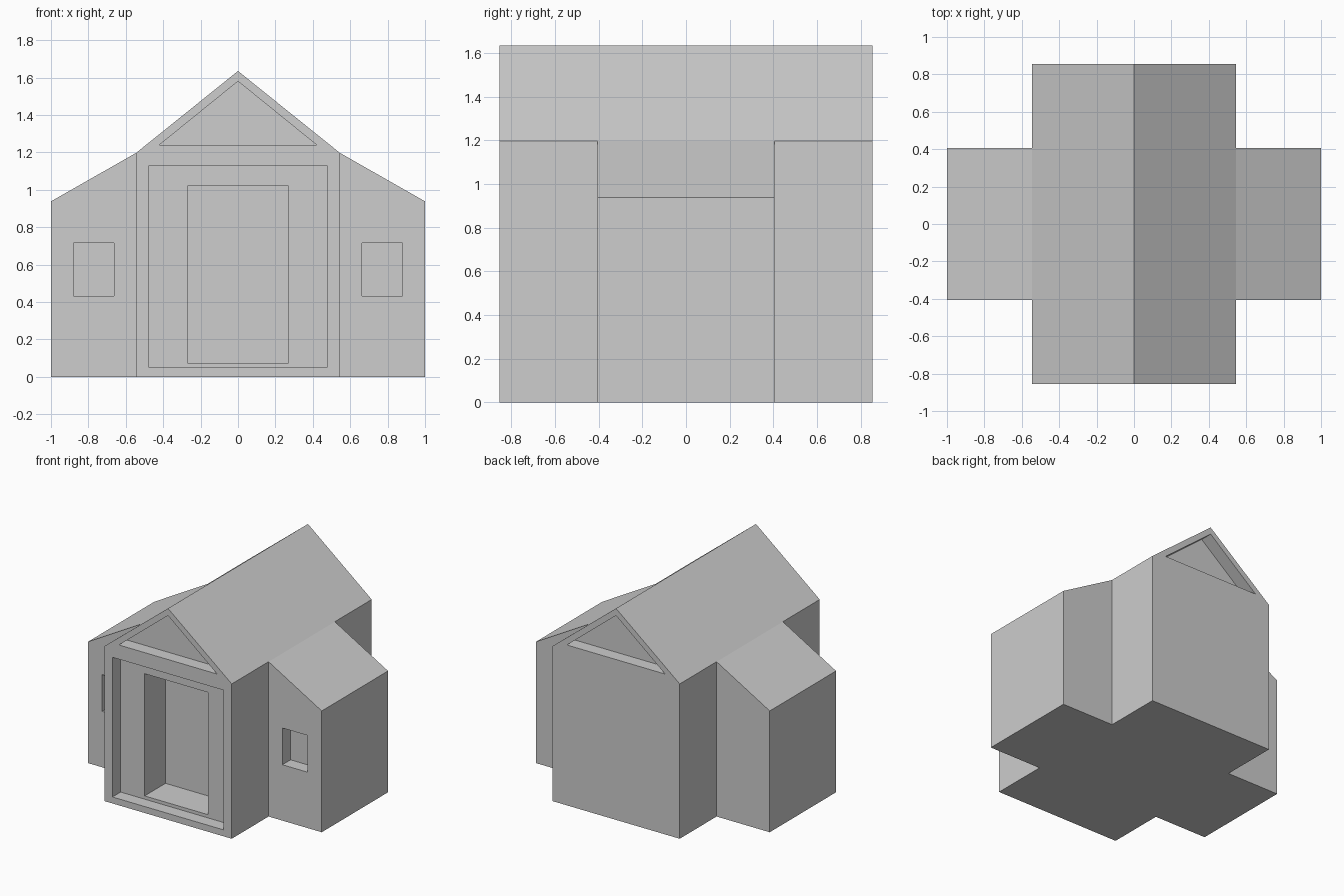
import bpy
import bmesh

old = bpy.data.objects.get("Cube")
if old:
    bpy.data.objects.remove(old, do_unlink=True)

# Single plain grey for the whole building
GREY = (0.61, 0.61, 0.61, 1)
grey = bpy.data.materials.new("light grey")
grey.use_nodes = True
grey.diffuse_color = GREY
grey.node_tree.nodes["Principled BSDF"].inputs["Base Color"].default_value = GREY

HALL_Y, WING_Y = 0.855, 0.405
HALL_X, EAVE, RIDGE = 0.545, 1.197, 1.635
RECESS, DOOR_DEPTH = 0.1, 0.355


def prism(name, outline, y0, y1):
    """Extrude an (x, z) outline from y0 to y1."""
    bm = bmesh.new()
    face = bm.faces.new([bm.verts.new((x, y0, z)) for x, z in outline])
    moved = bmesh.ops.extrude_face_region(bm, geom=[face])["geom"]
    verts = [v for v in moved if isinstance(v, bmesh.types.BMVert)]
    bmesh.ops.translate(bm, verts=verts, vec=(0, y1 - y0, 0))
    bmesh.ops.recalc_face_normals(bm, faces=bm.faces)
    mesh = bpy.data.meshes.new(name)
    bm.to_mesh(mesh)
    bm.free()
    mesh.materials.append(grey)
    obj = bpy.data.objects.new(name, mesh)
    bpy.context.collection.objects.link(obj)
    return obj


def rect(x0, x1, z0, z1):
    return [(x0, z0), (x1, z0), (x1, z1), (x0, z1)]


def carve(target, outline, y0, y1):
    """Sink a recess of the given outline into the target."""
    cutter = prism("recess_cutter", outline, y0, y1)
    cutter.hide_render = True
    mod = target.modifiers.new("recess", "BOOLEAN")
    mod.operation = "DIFFERENCE"
    mod.solver = "EXACT"
    mod.object = cutter
    bpy.context.view_layer.objects.active = target
    bpy.ops.object.modifier_apply(modifier=mod.name)
    bpy.data.objects.remove(cutter, do_unlink=True)


# Main hall with a pitched roof
hall = prism("main_hall", [(-HALL_X, 0), (HALL_X, 0), (HALL_X, EAVE),
                           (0, RIDGE), (-HALL_X, EAVE)], -HALL_Y, HALL_Y)

# Front entrance: wide shallow panel, then a deeper doorway
carve(hall, rect(-0.475, 0.475, 0.05, 1.13), -HALL_Y - 0.1, -HALL_Y + RECESS)
carve(hall, rect(-0.27, 0.27, 0.075, 1.02), -HALL_Y - 0.1, -HALL_Y + DOOR_DEPTH)

# Triangular gable recesses, front and back
gable = [(-0.42, 1.24), (0.42, 1.24), (0, 1.58)]
for side in (-1, 1):
    carve(hall, gable, side * (HALL_Y + 0.1), side * (HALL_Y - RECESS))

# Side wings with lean-to roofs and a front window each
for name, s in (("left_wing", 1), ("right_wing", -1)):
    wing = prism(name, [(s * HALL_X, 0), (s, 0), (s, 0.938), (s * HALL_X, EAVE)],
                 -WING_Y, WING_Y)
    carve(wing, rect(s * 0.663, s * 0.88, 0.432, 0.716),
          -WING_Y - 0.1, -WING_Y + RECESS)
